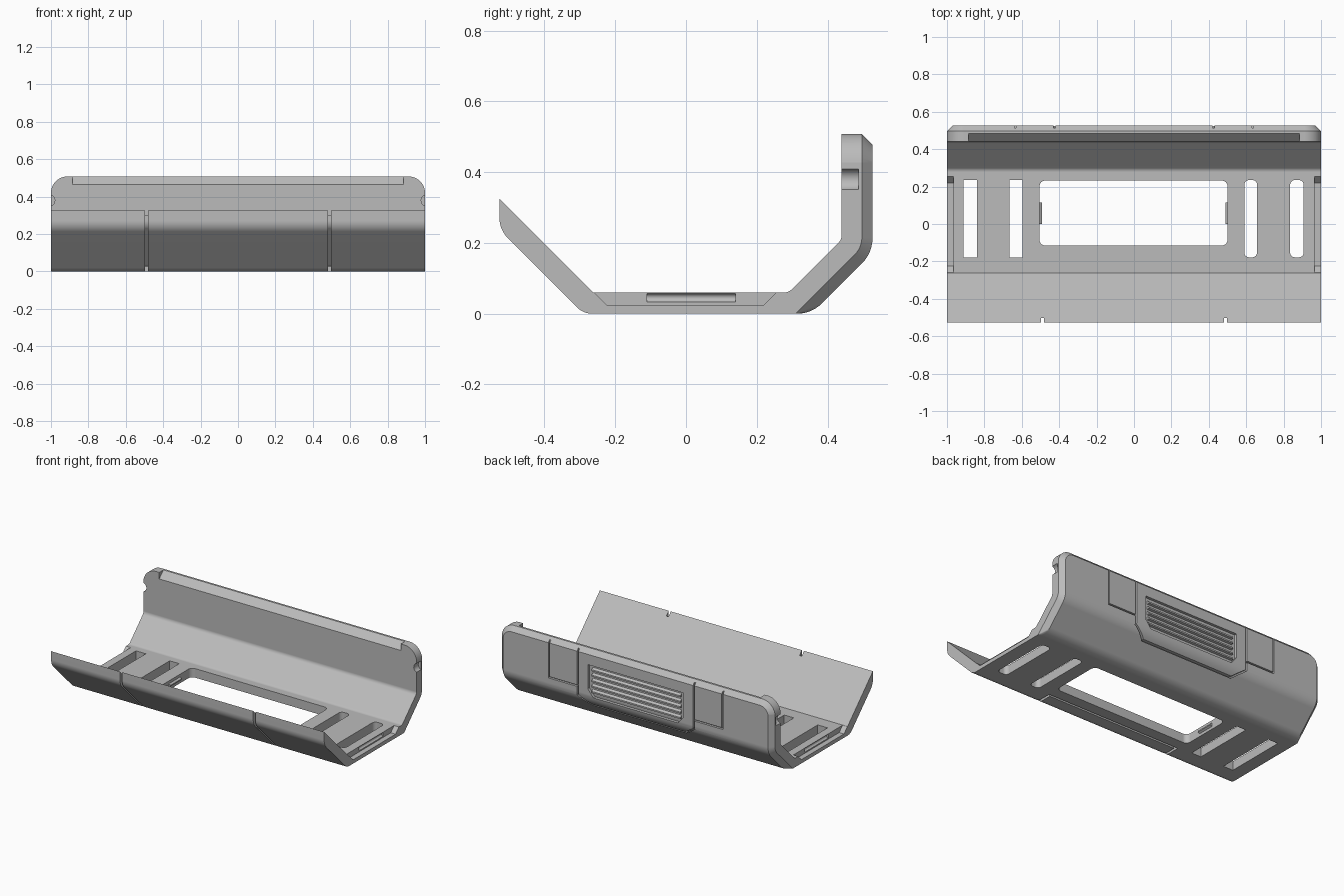
import bpy, bmesh, math
from mathutils import Vector

if "Cube" in bpy.data.objects:
    bpy.data.objects.remove(bpy.data.objects["Cube"])

gray = bpy.data.materials.new("plain gray")
gray.use_nodes = True
COLOR = (0.5, 0.5, 0.5, 1)
gray.diffuse_color = COLOR
gray.node_tree.nodes["Principled BSDF"].inputs["Base Color"].default_value = COLOR


def fillet(corners, seg=6):
    """Round the corners (u, v, radius) of a closed 2D outline."""
    out = []
    for i, (u, v, r) in enumerate(corners):
        p = Vector((u, v))
        if r == 0:
            out.append(p)
            continue
        a = (Vector(corners[i - 1][:2]) - p).normalized()
        b = (Vector(corners[(i + 1) % len(corners)][:2]) - p).normalized()
        half = a.angle(b) / 2
        centre = p + (a + b).normalized() * r / math.sin(half)
        start = p + a * r / math.tan(half) - centre
        end = p + b * r / math.tan(half) - centre
        for k in range(seg + 1):
            t = k / seg
            out.append(centre + (start * (1 - t) + end * t).normalized() * r)
    return out


def loft(name, sections):
    """Solid through matching rings of 3D points, capped at both ends."""
    bm = bmesh.new()
    rings = [[bm.verts.new(p) for p in s] for s in sections]
    n = len(rings[0])
    for lo, hi in zip(rings, rings[1:]):
        for i in range(n):
            j = (i + 1) % n
            bm.faces.new((lo[i], lo[j], hi[j], hi[i]))
    bm.faces.new(rings[0])
    bm.faces.new(rings[-1])
    bmesh.ops.recalc_face_normals(bm, faces=bm.faces)
    mesh = bpy.data.meshes.new(name)
    bm.to_mesh(mesh)
    bm.free()
    mesh.materials.append(gray)
    ob = bpy.data.objects.new(name, mesh)
    bpy.context.collection.objects.link(ob)
    return ob


def place(pts, axis, d):
    if axis == "x":
        return [(d, p[0], p[1]) for p in pts]
    if axis == "y":
        return [(p[0], d, p[1]) for p in pts]
    return [(p[0], p[1], d) for p in pts]


def prism(name, pts, axis, a, b):
    return loft(name, [place(pts, axis, a), place(pts, axis, b)])


def rect(u0, u1, v0, v1, r=0):
    return fillet([(u0, v0, r), (u1, v0, r), (u1, v1, r), (u0, v1, r)])


def circle(u, v, r, n=20):
    return [(u + r * math.cos(math.tau * i / n), v + r * math.sin(math.tau * i / n)) for i in range(n)]


def boolean(ob, tool, operation="DIFFERENCE"):
    mod = ob.modifiers.new("cut", "BOOLEAN")
    mod.operation, mod.solver, mod.object = operation, "EXACT", tool
    bpy.ops.object.select_all(action="DESELECT")
    bpy.context.view_layer.objects.active = ob
    ob.select_set(True)
    bpy.ops.object.modifier_apply(modifier=mod.name)
    bpy.data.objects.remove(tool)


# Shell: bent profile, with the back edge chamfered at both ends
front = [(-0.527, 0.325, 0), (-0.527, 0.237, 0.08), (-0.29, 0, 0.06)]
inner = [(0.44, 0.6, 0), (0.44, 0.21, 0.03), (0.29, 0.06, 0.03), (-0.262, 0.06, 0)]
full = fillet(front + [(0.355, 0, 0.1), (0.527, 0.172, 0.1), (0.527, 0.6, 0)] + inner)
end = fillet(front + [(0.31, 0, 0.005), (0.497, 0.187, 0.07), (0.497, 0.6, 0)] + inner)
shell = loft("shell", [place(end, "x", -1), place(full, "x", -0.97),
                       place(full, "x", 0.97), place(end, "x", 1)])


# Rounded top corners with a chamfered rear rim
def crop_outline(w, top, r):
    return fillet([(-w, -0.1, 0), (w, -0.1, 0), (w, top, r), (-w, top, r)], 10)


wide, narrow = crop_outline(1.0005, 0.508, 0.09), crop_outline(0.97, 0.477, 0.06)
boolean(shell, loft("crop", [place(wide, "y", -1), place(wide, "y", 0.497),
                             place(narrow, "y", 0.528)]), "INTERSECT")

# Sloped inner edge along the top of the back wall
boolean(shell, prism("cut", [(0.43, 0.455), (0.49, 0.515), (0.43, 0.515)], "x", -0.885, 0.885))

# Floor window and slots, square on the right and rounded on the left
boolean(shell, prism("cut", rect(-0.505, 0.5, -0.115, 0.232, 0.03), "z", -0.1, 0.2))
for x0, x1, r in ((-0.912, -0.84, 0), (-0.665, -0.595, 0), (0.59, 0.658, 0.025), (0.835, 0.907, 0.025)):
    boolean(shell, prism("cut", rect(x0, x1, -0.178, 0.235, r), "z", -0.1, 0.2))

# Front grooves, mirrored, joined underneath by a long groove
groove = fillet([(-0.502, 0.4, 0), (-0.502, 0.247, 0.06), (-0.28, 0.025, 0.04), (-0.19, 0.025, 0),
                 (-0.19, -0.1, 0), (-0.7, -0.1, 0), (-0.7, 0.4, 0)])
for s in (-1, 1):
    boolean(shell, prism("cut", groove, "x", s * 0.488 - 0.008, s * 0.488 + 0.008))
boolean(shell, prism("cut", rect(-0.49, 0.49, -0.203, -0.189), "z", -0.1, 0.022))

for s in (-1, 1):
    # End recess, its latch groove and the notch in the back wall
    recess = [(-0.225, 0.025), (0.22, 0.025), (0.3, 0.105), (-0.305, 0.105)]
    boolean(shell, prism("cut", recess, "x", s * 0.965, s * 1.1))
    boolean(shell, prism("cut", circle(s * 0.965, 0.045, 0.012), "y", -0.11, 0.14))
    boolean(shell, prism("cut", circle(s * 1.01, 0.38, 0.031), "y", 0.4, 0.487))


def cut_back(outline, depth):
    """Cut an x-z outline into the bent rear skin to an even depth."""
    tool = prism("cut", outline, "y", 0.3, 0.65)
    y, k = 0.527 - depth, 0.355 - depth * math.sqrt(2)
    skin = fillet([(y, 0.8, 0), (y, y - k, 0.1), (0.3, 0.3 - k, 0), (0.7, 0.3 - k, 0), (0.7, 0.8, 0)])
    boolean(tool, prism("skin", skin, "x", -1.2, 1.2), "INTERSECT")
    boolean(shell, tool)


def back_line(p, q, w=0.005):
    p, q = Vector(p), Vector(q)
    d = (q - p).normalized() * w
    n = Vector((-d.y, d.x))
    cut_back([p - d + n, p - d - n, q + d - n, q + d + n], 0.015)


# Rear seams: two side pads around a centre panel
for s in (-1, 1):
    back_line((s * 0.635, 0.6), (s * 0.635, 0.25))
    back_line((s * 0.635, 0.25), (s * 0.425, 0.25))
    back_line((s * 0.425, 0.6), (s * 0.425, 0.19))
    back_line((s * 0.425, 0.19), (s * 0.34, 0.13))
back_line((-0.34, 0.13), (0.34, 0.13))

# Louvre recess in the centre panel
cut_back([(-0.35, 0.41), (0.35, 0.41), (0.35, 0.25), (0.31, 0.2), (-0.31, 0.2), (-0.35, 0.25)], 0.018)

parts = [shell]
for i in range(5):
    z = 0.225 + i * 0.036
    parts.append(prism("louvre_slat", [(0.505, z), (0.524, z + 0.004), (0.524, z + 0.014), (0.505, z + 0.026)],
                       "x", -0.325, 0.325))

# Snap tabs on the window sides
for s, edge in ((-1, -0.505), (1, 0.5)):
    tab = [(edge + s * 0.01, 0.012), (edge - s * 0.012, 0.026), (edge - s * 0.012, 0.034), (edge + s * 0.01, 0.048)]
    parts.append(prism("snap_tab", tab, "y", 0, 0.115))

bpy.ops.object.select_all(action="DESELECT")
for ob in parts:
    ob.select_set(True)
bpy.context.view_layer.objects.active = shell
bpy.ops.object.shade_smooth_by_angle(angle=math.radians(25))
weighted = shell.modifiers.new("weighted normals", "WEIGHTED_NORMAL")
weighted.keep_sharp = True
